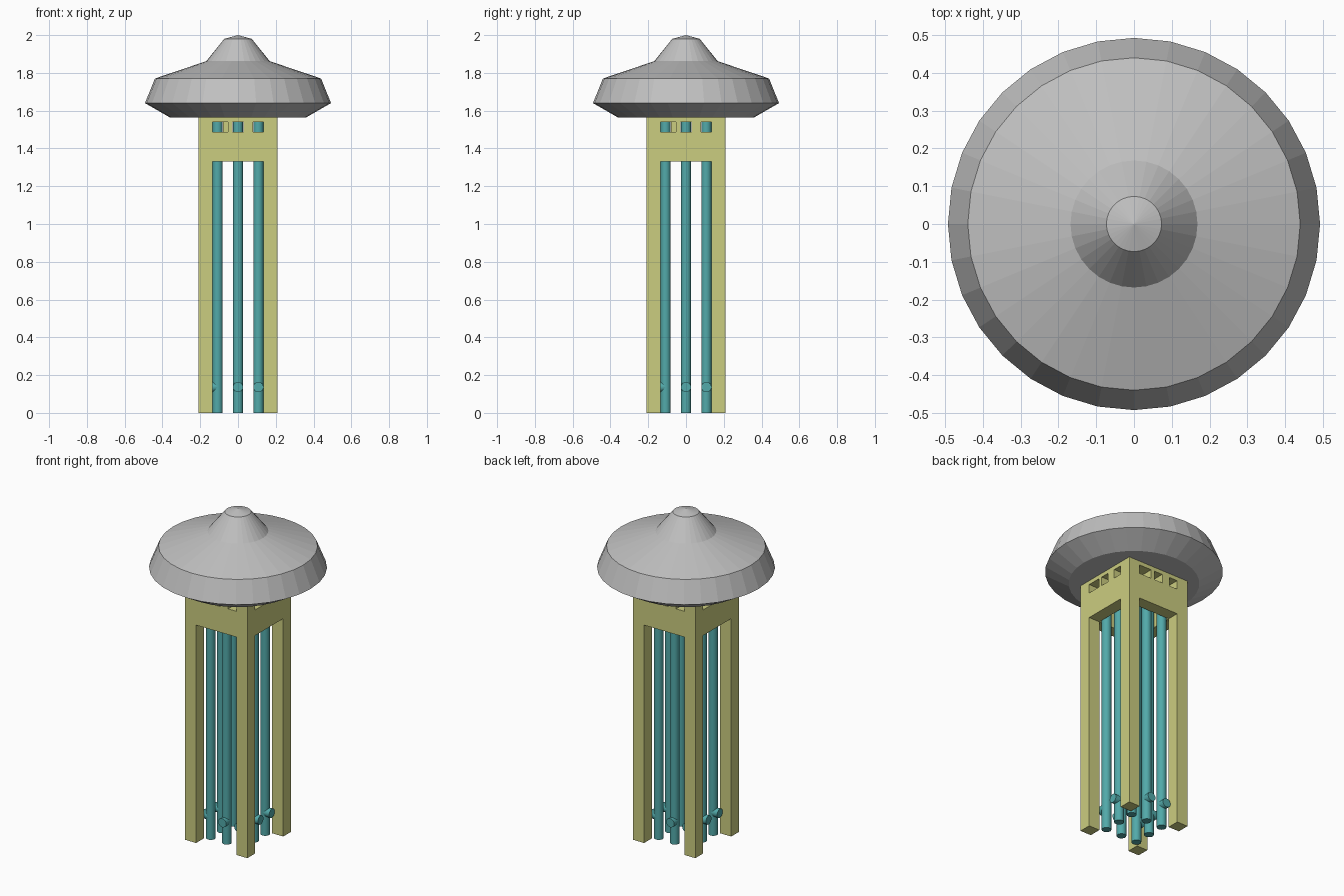
import bpy, bmesh, math
from mathutils import Matrix, Vector

if "Cube" in bpy.data.objects:
    bpy.data.objects.remove(bpy.data.objects["Cube"])


def material(name, rgb):
    m = bpy.data.materials.new(name)
    m.diffuse_color = (*rgb, 1)
    m.use_nodes = True
    m.node_tree.nodes["Principled BSDF"].inputs["Base Color"].default_value = m.diffuse_color
    return m


GREY = material("grey metal", (0.53, 0.53, 0.53))
YELLOW = material("pale yellow", (0.60, 0.61, 0.215))
TEAL = material("teal", (0.085, 0.40, 0.40))


def finish(bm, name, mat):
    bmesh.ops.recalc_face_normals(bm, faces=bm.faces)
    me = bpy.data.meshes.new(name)
    bm.to_mesh(me)
    bm.free()
    me.materials.append(mat)
    ob = bpy.data.objects.new(name, me)
    bpy.context.collection.objects.link(ob)
    return ob


# Roof: a faceted turned profile
SIDES = 32
bm = bmesh.new()
rings = []
for r, z in [(0.362, 1.565), (0.4925, 1.64), (0.44, 1.77), (0.168, 1.862), (0.073, 1.98)]:
    rings.append([bm.verts.new((r * math.cos(2 * math.pi * i / SIDES),
                                r * math.sin(2 * math.pi * i / SIDES), z))
                  for i in range(SIDES)])
tip = bm.verts.new((0, 0, 2.0))
bm.faces.new(rings[0])
for i in range(SIDES):
    j = (i + 1) % SIDES
    for a, b in zip(rings, rings[1:]):
        bm.faces.new((a[i], a[j], b[j], b[i]))
    bm.faces.new((rings[-1][i], rings[-1][j], tip))
finish(bm, "roof", GREY)

# Tower frame: filled cells of an uneven grid, keeping only the outer skin
OUT, INN = 0.21, 0.136
half = [0.028, 0.052, 0.08, INN, OUT]
flat = [-h for h in reversed(half)] + half
ups = [0, 1.33, 1.487, 1.541, 1.566]
axes = (flat, flat, ups)


def filled(c):
    """Legs at the corners, beams above, three windows in each wall."""
    if any(i < 0 or i >= len(a) - 1 for i, a in zip(c, axes)):
        return False
    x, y, z = ((a[i] + a[i + 1]) / 2 for i, a in zip(c, axes))
    if abs(x) > INN and abs(y) > INN:
        return True
    if abs(x) < INN and abs(y) < INN:
        return False
    if z < 1.33:
        return False
    if 1.487 < z < 1.541:
        # distance along the wall, running left to right seen from outside
        if abs(y) > INN:
            t = x if y < 0 else -x
        else:
            t = y if x > 0 else -y
        return not (t < -0.052 or abs(t) < 0.028 or t > 0.08)
    return True


bm = bmesh.new()
grid = {}


def vert(idx):
    if idx not in grid:
        grid[idx] = bm.verts.new([a[i] for i, a in zip(idx, axes)])
    return grid[idx]


for c in [(i, j, k) for i in range(9) for j in range(9) for k in range(4)]:
    if not filled(c):
        continue
    for ax in range(3):
        u, v = (ax + 1) % 3, (ax + 2) % 3
        for side in (0, 1):
            n = list(c)
            n[ax] += 2 * side - 1
            if filled(n):
                continue
            quad = []
            for du, dv in ((0, 0), (1, 0), (1, 1), (0, 1)):
                p = list(c)
                p[ax] += side
                p[u] += du
                p[v] += dv
                quad.append(vert(tuple(p)))
            bm.faces.new(quad if side else quad[::-1])
finish(bm, "tower_frame", YELLOW)


# Pipes around the inside, each with a short outlet near its foot
def cylinder(bm, r, a, b, seg=16):
    a, b = Vector(a), Vector(b)
    d = b - a
    rot = d.to_track_quat('Z', 'Y').to_matrix().to_4x4()
    bmesh.ops.create_cone(bm, cap_ends=True, segments=seg, radius1=r, radius2=r,
                          depth=d.length, matrix=Matrix.Translation((a + b) / 2) @ rot)


P, R = 0.108, 0.027
for side, label in enumerate(("front", "right", "back", "left")):
    turn = Matrix.Rotation(side * math.pi / 2, 3, 'Z')
    for x, spot in ((0, "middle"), (P, "corner")):
        foot = turn @ Vector((x, -P, 0))
        out = turn @ Vector((0, -1, 0))
        bm = bmesh.new()
        cylinder(bm, R, foot, foot + Vector((0, 0, 1.56)))
        spout = foot + Vector((0, 0, 0.137))
        cylinder(bm, R, spout, spout + out * 0.045)
        ob = finish(bm, f"{label}_{spot}_pipe", TEAL)
        bpy.context.view_layer.objects.active = ob
        ob.select_set(True)
        bpy.ops.object.shade_smooth_by_angle(angle=math.radians(30))
        ob.select_set(False)
